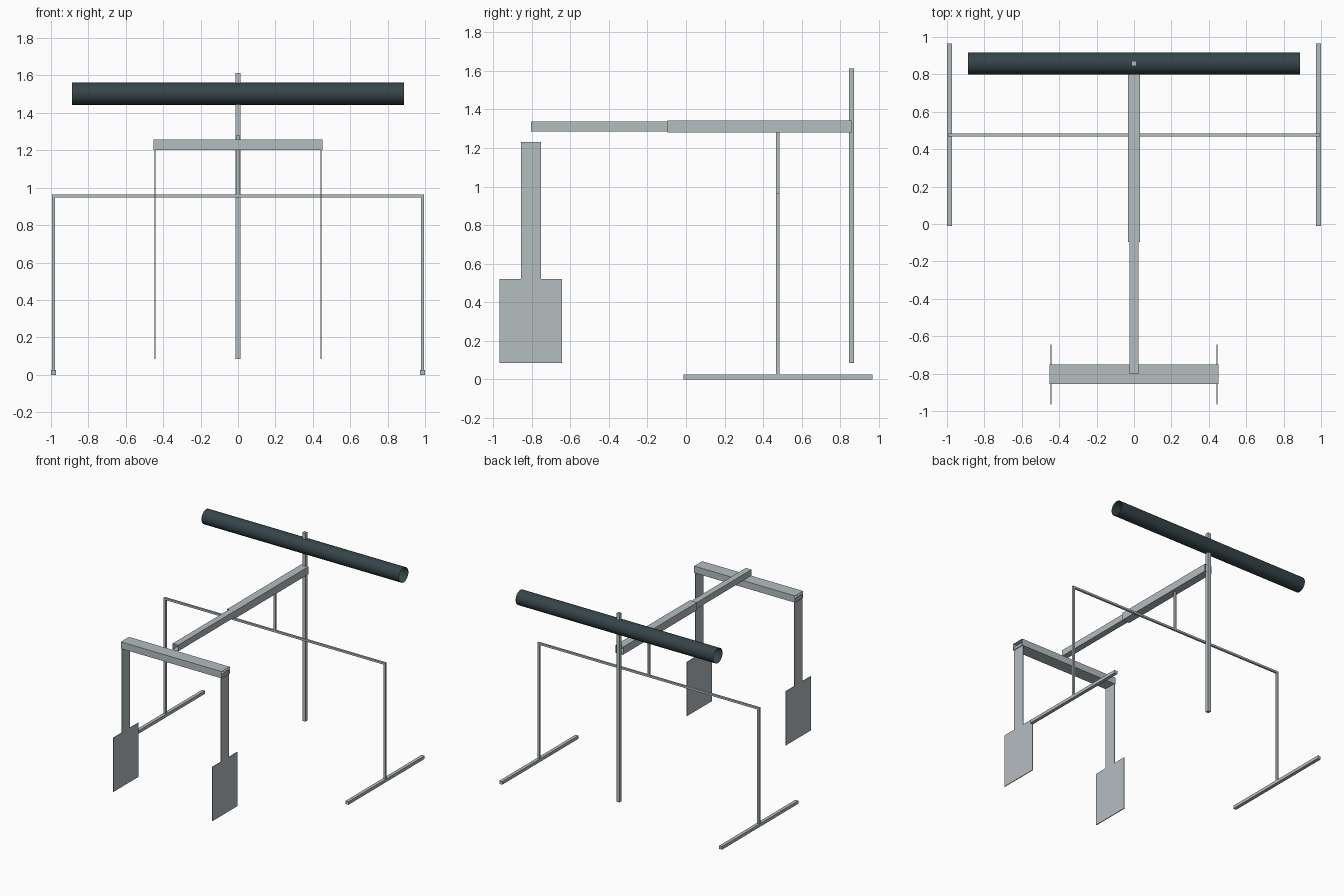
import bpy, bmesh, math
from mathutils import Matrix

if "Cube" in bpy.data.objects:
    bpy.data.objects.remove(bpy.data.objects["Cube"])


def material(name, rgb):
    m = bpy.data.materials.new(name)
    m.diffuse_color = (*rgb, 1.0)
    m.use_nodes = True
    m.node_tree.nodes["Principled BSDF"].inputs["Base Color"].default_value = m.diffuse_color
    return m


STEEL = material("light grey steel", (0.46, 0.51, 0.53))
DARK = material("dark teal foam", (0.036, 0.058, 0.066))


def finish(name, bm, mat):
    bmesh.ops.recalc_face_normals(bm, faces=bm.faces)
    me = bpy.data.meshes.new(name)
    bm.to_mesh(me)
    bm.free()
    me.materials.append(mat)
    ob = bpy.data.objects.new(name, me)
    bpy.context.collection.objects.link(ob)
    return ob


def box(name, x, y, z, open_axis=None):
    """Box from (min, max) ranges; open_axis removes both end faces."""
    bm = bmesh.new()
    bmesh.ops.create_cube(bm, size=1)
    for v in bm.verts:
        for i, (lo, hi) in enumerate((x, y, z)):
            v.co[i] = lo if v.co[i] < 0 else hi
    bmesh.ops.recalc_face_normals(bm, faces=bm.faces)
    if open_axis is not None:
        ends = [f for f in bm.faces if abs(f.normal[open_axis]) > 0.9]
        bmesh.ops.delete(bm, geom=ends, context='FACES')
    return finish(name, bm, STEEL)


# Floor feet, uprights and paddles, mirrored left and right
for side, s in (("left", -1), ("right", 1)):
    def span(c, h):
        return (s * c - h, s * c + h)
    box(side + "_foot", span(0.9865, 0.0135), (-0.012, 0.966), (0, 0.025))
    box(side + "_upright", span(0.9865, 0.008), (0.468, 0.484), (0.025, 0.949))

    # Paddle: narrow stem widening into a rectangular blade
    profile = [(-0.966, 0.084), (-0.643, 0.084), (-0.643, 0.522), (-0.752, 0.522),
               (-0.752, 1.23), (-0.856, 1.23), (-0.856, 0.522), (-0.966, 0.522)]
    bm = bmesh.new()
    face = bm.faces.new([bm.verts.new((s * 0.444 - 0.003, y, z)) for y, z in profile])
    ext = bmesh.ops.extrude_face_region(bm, geom=[face])
    for v in ext["geom"]:
        if isinstance(v, bmesh.types.BMVert):
            v.co.x += 0.006
    finish(side + "_paddle", bm, STEEL)

# Frame crossbar and short support strut
box("frame_crossbar", (-0.9945, 0.9945), (0.468, 0.484), (0.949, 0.965))
box("support_strut", (-0.008, 0.008), (0.468, 0.484), (0.965, 1.281))

# Telescoping open box beam
box("outer_beam", (-0.033, 0.033), (-0.095, 0.858), (1.281, 1.343), open_axis=1)
box("inner_beam", (-0.025, 0.025), (-0.803, -0.075), (1.287, 1.337), open_axis=1)

# Paddle carrier bar, open at the ends
box("paddle_bar", (-0.453, 0.453), (-0.856, -0.752), (1.202, 1.257), open_axis=0)

# Rear post
box("rear_post", (-0.0135, 0.0135), (0.8445, 0.8715), (0.084, 1.613))

# Open round tube across the post
bm = bmesh.new()
bmesh.ops.create_cone(bm, cap_ends=False, segments=64, radius1=0.0595, radius2=0.0595,
                      depth=1.774,
                      matrix=Matrix.Translation((0, 0.858, 1.503)) @ Matrix.Rotation(math.pi / 2, 4, 'Y'))
for f in bm.faces:
    f.smooth = True
finish("round_tube", bm, DARK)
